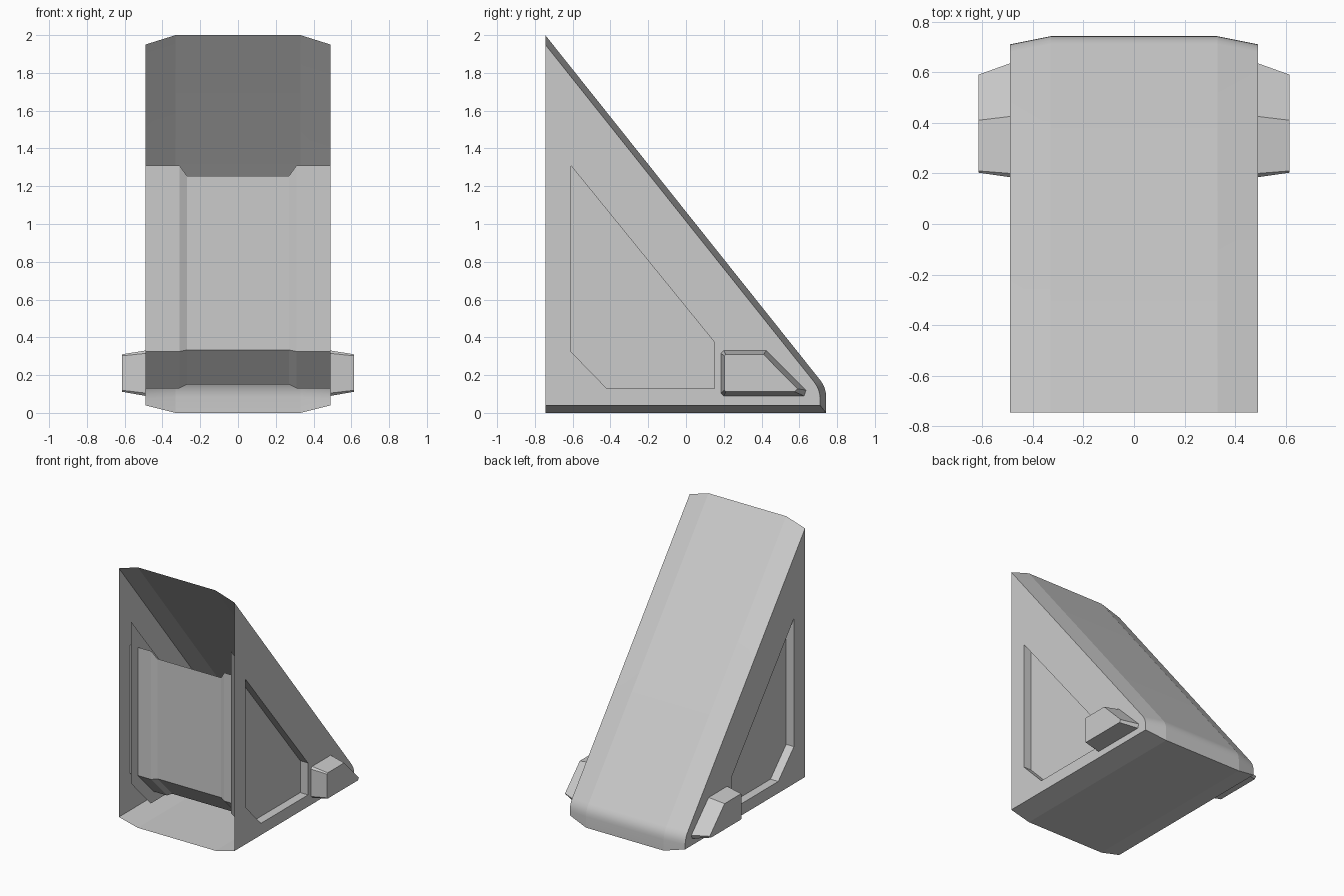
import bpy
import bmesh
import math
from mathutils import Vector

cube = bpy.data.objects.get("Cube")
if cube:
    bpy.data.objects.remove(cube, do_unlink=True)

grey = bpy.data.materials.new("plain grey")
grey.use_nodes = True
grey.diffuse_color = (0.6, 0.6, 0.6, 1)
grey.node_tree.nodes["Principled BSDF"].inputs["Base Color"].default_value = (0.6, 0.6, 0.6, 1)


def finish(bm, name, angle):
    """Weld, orient and shade a mesh, then add it to the scene."""
    bmesh.ops.remove_doubles(bm, verts=bm.verts, dist=1e-5)
    bmesh.ops.recalc_face_normals(bm, faces=bm.faces)
    mesh = bpy.data.meshes.new(name)
    bm.to_mesh(mesh)
    bm.free()
    mesh.materials.append(grey)
    obj = bpy.data.objects.new(name, mesh)
    bpy.context.collection.objects.link(obj)
    bpy.ops.object.select_all(action='DESELECT')
    obj.select_set(True)
    bpy.context.view_layer.objects.active = obj
    bpy.ops.object.shade_smooth_by_angle(angle=math.radians(angle))
    return obj


def loft(bm, sections, closed=True):
    """Skin (x, [(y, z), ...]) sections; returns the vertex rows."""
    rows = [[bm.verts.new((x, y, z)) for y, z in poly] for x, poly in sections]
    n = len(rows[0])
    for a, b in zip(rows, rows[1:]):
        for i in range(n if closed else n - 1):
            j = (i + 1) % n
            bm.faces.new((a[i], a[j], b[j], b[i]))
    return rows


def inset(poly, d):
    """Offset a counter-clockwise outline inward by d (outward if negative)."""
    pts = [Vector(p) for p in poly]
    out = []
    for i, p in enumerate(pts):
        e1 = (p - pts[i - 1]).normalized()
        e2 = (pts[(i + 1) % len(pts)] - p).normalized()
        n1, n2 = Vector((-e1.y, e1.x)), Vector((-e2.y, e2.x))
        out.append(tuple(p + (n1 + n2) * d / (1 + n1.dot(n2))))
    return out


FRONT, SLOPE, HALF = -0.745, 1.255, 0.49


def hull_profile(top, back, bottom):
    """Open wedge outline with a rounded lower back corner."""
    corner = Vector((back, top - (back - FRONT) * SLOPE))
    start = corner + Vector((-1, SLOPE)).normalized() * 0.05
    end = corner - Vector((0, 0.05))
    arc = [start * (1 - t) ** 2 + corner * 2 * t * (1 - t) + end * t * t
           for t in (0, 0.25, 0.5, 0.75, 1)]
    return [(FRONT, top), *[tuple(p) for p in arc], (back, bottom), (FRONT, bottom)]


recess = [(-0.42, 0.13), (0.15, 0.13), (0.15, 0.375), (-0.61, 1.31), (-0.61, 0.325)]

# Wedge shell, open at the front, with a recess opening in each side
middle = hull_profile(2.0, 0.742, 0.0)
side = hull_profile(1.95, 0.71, 0.04)
bm = bmesh.new()
rows = loft(bm, [(-HALF, side), (-0.33, middle), (0.33, middle), (HALF, side)], closed=False)
for row, x in ((rows[0], -HALF), (rows[-1], HALF)):
    hole = [bm.verts.new((x, y, z)) for y, z in recess]
    edges = []
    for ring in (row, hole):
        for i, v in enumerate(ring):
            w = ring[(i + 1) % len(ring)]
            edges.append(bm.edges.get((v, w)) or bm.edges.new((v, w)))
    bmesh.ops.triangle_fill(bm, edges=edges, use_beauty=True, normal=(1, 0, 0))
finish(bm, "wedge_shell", 10)

# Inner core running from one side opening to the other, narrower in the middle
waist = inset(recess, 0.02)
bm = bmesh.new()
loft(bm, [(-HALF, recess), (-0.31, recess), (-0.27, waist),
          (0.27, waist), (0.31, recess), (HALF, recess)])
finish(bm, "inner_core", 20)

# Box outlines: wide at the wall, smaller at the outer face
box_base = [(0.2, 0.09), (0.625, 0.09), (0.635, 0.12), (0.425, 0.33),
            (0.2, 0.33), (0.185, 0.315), (0.185, 0.105)]
box_face = [(0.21, 0.112), (0.575, 0.112), (0.59, 0.128), (0.41, 0.31),
            (0.21, 0.31), (0.203, 0.302), (0.203, 0.12)]

for s, label in ((1, "left"), (-1, "right")):
    # Plate closing the recess
    bm = bmesh.new()
    bm.faces.new([bm.verts.new((s * 0.424, y, z)) for y, z in inset(recess, -0.08)])
    plate = finish(bm, label + "_recess_plate", 20)
    if plate.data.polygons[0].normal.x * s < 0:
        plate.data.flip_normals()

    # Tapered box on the side wall
    bm = bmesh.new()
    rows = loft(bm, [(s * HALF, box_base), (s * 0.615, box_face)])
    for row in rows:
        bm.faces.new(row)
    finish(bm, label + "_side_box", 20)
